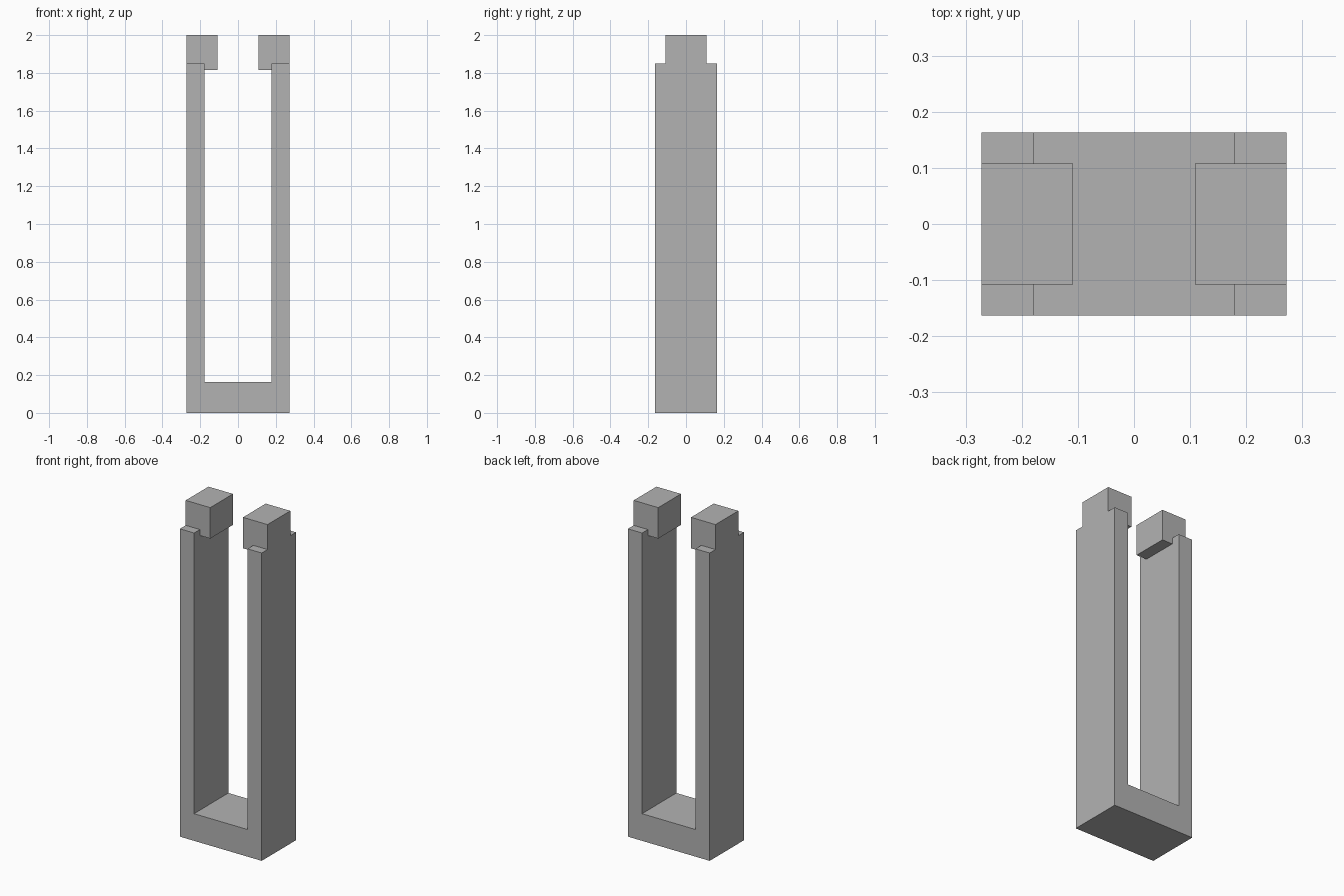
import bpy
import bmesh

cube = bpy.data.objects.get("Cube")
if cube:
    bpy.data.objects.remove(cube, do_unlink=True)

HALF_W, HALF_D = 0.272, 0.163      # frame outer half width and depth
INNER, FLOOR, ARM_TOP = 0.178, 0.163, 1.85
BLOCK_IN, BLOCK_D, BLOCK_LOW, TOP = 0.109, 0.108, 1.814, 2.0

grey = bpy.data.materials.new("plain grey")
grey.use_nodes = True
colour = (0.45, 0.45, 0.45, 1)
grey.diffuse_color = colour
grey.node_tree.nodes["Principled BSDF"].inputs["Base Color"].default_value = colour


def extrude_profile(name, points, half_depth):
    """Extrude an x-z outline along y, centred on y = 0."""
    bm = bmesh.new()
    face = bm.faces.new([bm.verts.new((x, -half_depth, z)) for x, z in points])
    result = bmesh.ops.extrude_face_region(bm, geom=[face])
    moved = [v for v in result["geom"] if isinstance(v, bmesh.types.BMVert)]
    bmesh.ops.translate(bm, verts=moved, vec=(0, 2 * half_depth, 0))
    bmesh.ops.recalc_face_normals(bm, faces=bm.faces[:])
    mesh = bpy.data.meshes.new(name)
    bm.to_mesh(mesh)
    bm.free()
    mesh.materials.append(grey)
    obj = bpy.data.objects.new(name, mesh)
    bpy.context.collection.objects.link(obj)
    return obj


# U-shaped frame: base and two upright arms
right_half = [(HALF_W, 0), (HALF_W, ARM_TOP), (INNER, ARM_TOP), (INNER, FLOOR)]
left_half = [(-x, z) for x, z in reversed(right_half)]
frame = extrude_profile("upright_frame", right_half + left_half, HALF_D)

# End blocks, set into the arm tops and overhanging the gap
for side, name in ((1, "left_end_block"), (-1, "right_end_block")):
    outline = [(side * BLOCK_IN, BLOCK_LOW), (side * HALF_W, BLOCK_LOW),
               (side * HALF_W, TOP), (side * BLOCK_IN, TOP)]
    block = extrude_profile(name, outline, BLOCK_D)
    union = frame.modifiers.new(name, "BOOLEAN")
    union.operation = "UNION"
    union.solver = "EXACT"
    union.object = block
    bpy.context.view_layer.objects.active = frame
    bpy.ops.object.modifier_apply(modifier=union.name)
    bpy.data.objects.remove(block, do_unlink=True)
